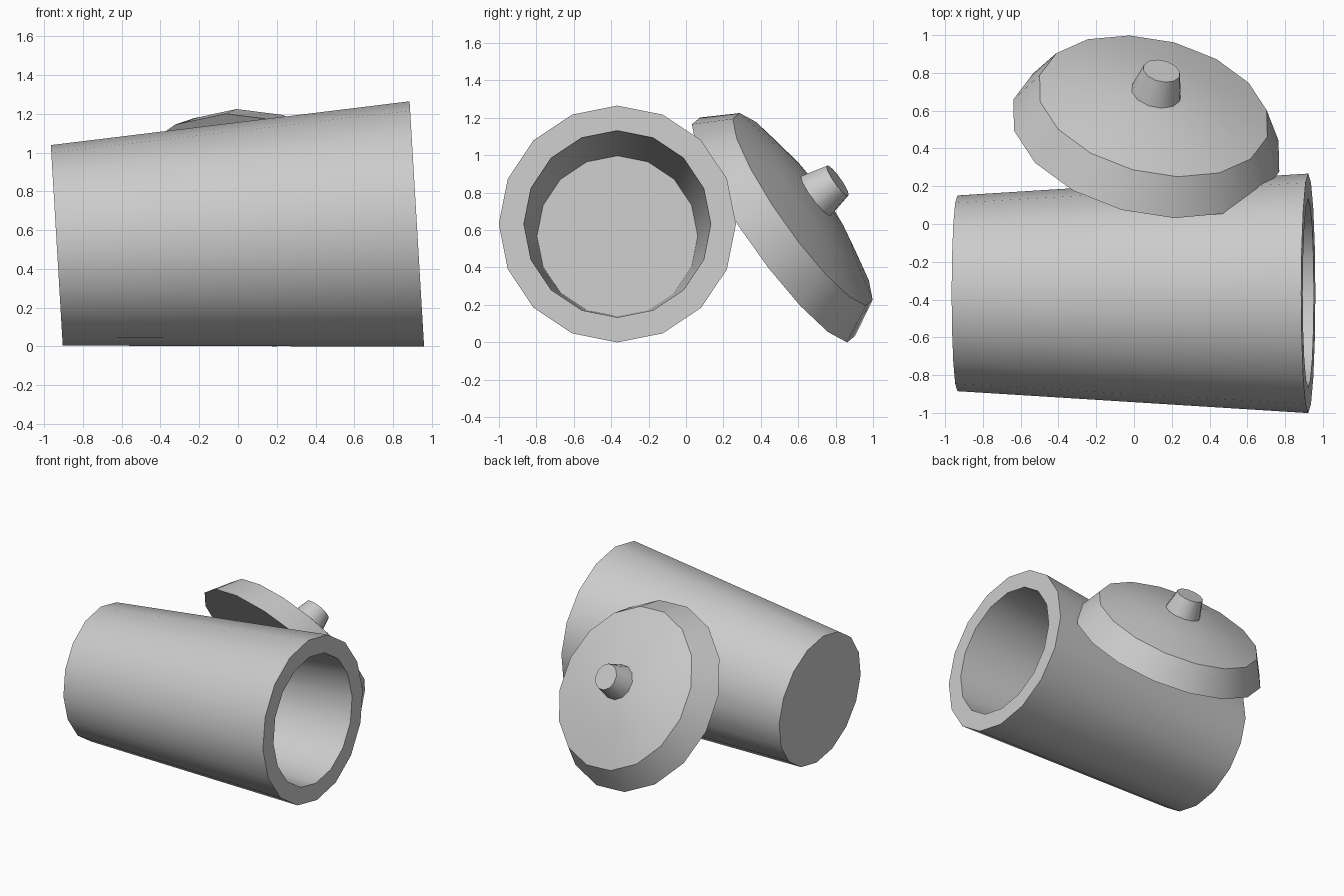
import bpy, bmesh, math
from mathutils import Vector

if "Cube" in bpy.data.objects:
    bpy.data.objects.remove(bpy.data.objects["Cube"])


def lathe(name, profile, origin, axis, start, sides=16):
    """Closed solid: (radius, height) rings around axis, capped at both ends."""
    n = Vector(axis).normalized()
    u = Vector(start)
    u = (u - n * u.dot(n)).normalized()
    v = n.cross(u)
    o = Vector(origin)
    bm = bmesh.new()
    rings = []
    for r, h in profile:
        rings.append([bm.verts.new(o + n * h + (u * math.cos(a) + v * math.sin(a)) * r)
                      for a in (2 * math.pi * i / sides for i in range(sides))])
    for a, b in zip(rings, rings[1:]):
        for i in range(sides):
            j = (i + 1) % sides
            bm.faces.new((a[i], a[j], b[j], b[i]))
    bm.faces.new(rings[0][::-1])
    bm.faces.new(rings[-1])
    bmesh.ops.recalc_face_normals(bm, faces=bm.faces)
    me = bpy.data.meshes.new(name)
    bm.to_mesh(me)
    bm.free()
    ob = bpy.data.objects.new(name, me)
    bpy.context.collection.objects.link(ob)
    bpy.ops.object.select_all(action='DESELECT')
    ob.select_set(True)
    bpy.context.view_layer.objects.active = ob
    bpy.ops.object.shade_smooth_by_angle(angle=math.radians(34))
    return ob


# Pot lying on its side, thick rim and a deep hollow with a flat floor
L = 1.861
lathe("pot_body", [(0.518, 0), (0.634, L), (0.50, L), (0.43, L - 1.09)],
      (-0.935, -0.367, 0.522), (1.8575, 0, 0.11), (0, 0, 1))

# Lid leaning against the pot: tapered band and shallow dome
axis = Vector((0.196, 0.803, 0.568)).normalized()
start = (-0.13, 0.38, -0.49)
base = Vector((0.065, 0.468, 0.60))
lathe("lid", [(0.73, 0), (0.625, 0.195), (0.36, 0.265), (0.10, 0.302)],
      base, axis, start)

# Tapered knob on the lid
lathe("lid_knob", [(0.138, 0.285), (0.10, 0.44)],
      base + Vector((-0.005, -0.01, 0.015)), axis, start, 12)
